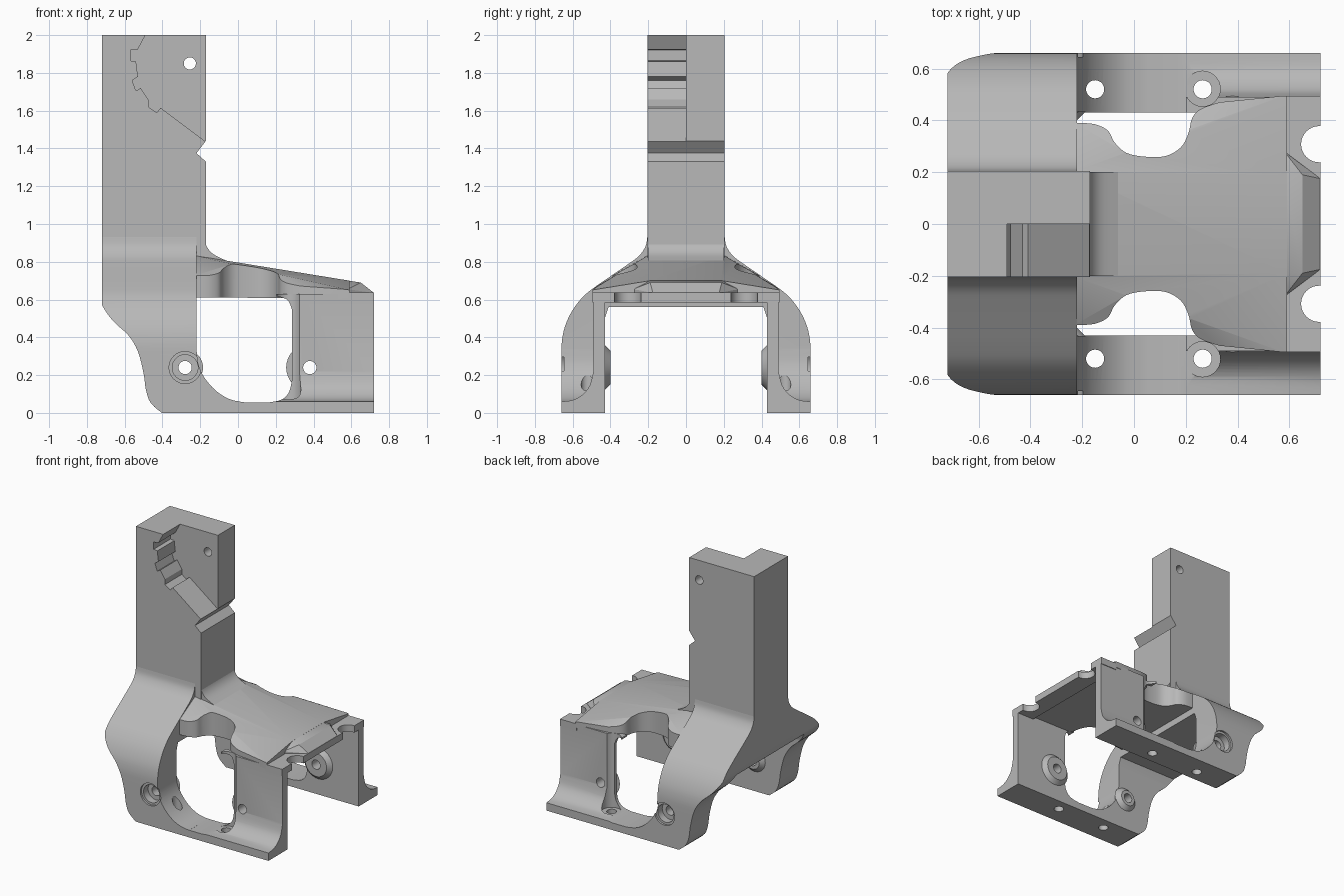
import bpy, bmesh
from math import pi, sin, cos, radians
from mathutils import Matrix, Vector

cube = bpy.data.objects.get("Cube")
if cube:
    bpy.data.objects.remove(cube, do_unlink=True)

grey = bpy.data.materials.new("matte grey")
grey.use_nodes = True
COLOUR = (0.48, 0.48, 0.48, 1)
grey.diffuse_color = COLOUR
grey.node_tree.nodes["Principled BSDF"].inputs["Base Color"].default_value = COLOUR
parts = []


def make(name, bm):
    bmesh.ops.recalc_face_normals(bm, faces=bm.faces)
    mesh = bpy.data.meshes.new(name)
    bm.to_mesh(mesh)
    bm.free()
    mesh.materials.append(grey)
    obj = bpy.data.objects.new(name, mesh)
    bpy.context.collection.objects.link(obj)
    parts.append(obj)
    return obj


def prism(name, pts, axis, lo, hi):
    """Extrude a 2D outline along an axis."""
    place = {"x": lambda a, b, t: (t, a, b),
             "y": lambda a, b, t: (a, t, b),
             "z": lambda a, b, t: (a, b, t)}[axis]
    bm = bmesh.new()
    low = [bm.verts.new(place(a, b, lo)) for a, b in pts]
    top = [bm.verts.new(place(a, b, hi)) for a, b in pts]
    bm.faces.new(low)
    bm.faces.new(top[::-1])
    n = len(pts)
    for i in range(n):
        j = (i + 1) % n
        bm.faces.new((low[i], low[j], top[j], top[i]))
    return make(name, bm)


def rod(axis, a, b, r, lo, hi):
    ring = [(a + r * cos(i * pi / 16), b + r * sin(i * pi / 16)) for i in range(32)]
    return prism("cutter", ring, axis, lo, hi)


def hull(name, pts):
    """Convex solid from half points, mirrored across y."""
    bm = bmesh.new()
    for x, y, z in pts:
        for s in (1, -1):
            bm.verts.new((x, s * y, z))
    bmesh.ops.convex_hull(bm, input=bm.verts)
    return make(name, bm)


def combine(obj, tool, operation="DIFFERENCE"):
    mod = obj.modifiers.new("cut", "BOOLEAN")
    mod.operation, mod.object, mod.solver = operation, tool, "EXACT"
    bpy.context.view_layer.update()
    result = obj.evaluated_get(bpy.context.evaluated_depsgraph_get())
    mesh = bpy.data.meshes.new_from_object(result)
    obj.modifiers.clear()
    obj.data = mesh
    parts.remove(tool)
    bpy.data.objects.remove(tool, do_unlink=True)


def curve(pts, steps=4):
    """Smooth a point list with a Catmull-Rom spline."""
    p = [Vector(q) for q in [pts[0]] + pts + [pts[-1]]]
    out = []
    for a, b, c, d in zip(p, p[1:], p[2:], p[3:]):
        for k in range(steps):
            t = k / steps
            out.append(tuple(0.5 * (2 * b + (c - a) * t + (2 * a - 5 * b + 4 * c - d) * t * t
                                    + (3 * b - a - 3 * c + d) * t ** 3)))
    return out + [pts[-1]]


# Upright post with edge notch, toothed pocket and pin hole
post = prism("post", [(-.72, .62), (-.17, .62), (-.17, 1.33), (-.22, 1.375), (-.17, 1.44),
                      (-.17, 2), (-.72, 2)], "y", -.205, .205)
pocket = [(-.47, 2.05), (-.49, 2), (-.53, 1.925), (-.57, 1.92), (-.57, 1.865), (-.54, 1.86),
          (-.53, 1.78), (-.56, 1.76), (-.54, 1.705), (-.515, 1.72), (-.475, 1.66),
          (-.475, 1.62), (-.43, 1.59), (-.41, 1.615), (-.17, 1.435), (-.1, 1.4), (-.1, 2.05)]
combine(post, prism("cutter", pocket, "y", -.3, 0))
combine(post, rod("y", -.255, 1.85, .032, -.3, .3))

# Flared shoulder: arch section trimmed to the side outline
section = curve([(.205, .93), (.215, .88), (.25, .83), (.31, .785), (.39, .73), (.47, .675),
                 (.54, .62), (.6, .545), (.64, .46), (.657, .38), (.66, .3)])
arch = section + [(.66, 0), (.43, 0), (.43, .5), (.41, .56)]
shoulder = prism("shoulder", arch + [(-y, z) for y, z in reversed(arch)], "x", -.72, .05)
side = (curve([(-.74, .64), (-.717, .565), (-.66, .485), (-.58, .41), (-.53, .325), (-.5, .21),
               (-.487, .12), (-.46, .05), (-.39, -.01)])
        + [(.06, -.01)]
        + curve([(.06, .055), (.02, .058), (-.05, .075), (-.12, .12), (-.18, .19), (-.21, .26),
                 (-.22, .34)])
        + [(-.22, 1), (-.74, 1)])
combine(shoulder, prism("cutter", side, "y", -1, 1), "INTERSECT")

# Roof deck, trimmed to its waisted outline
deck = hull("deck", [(-.24, .2, .835), (-.24, .5, .665), (-.24, .5, .612), (.59, .19, .7),
                     (.59, .5, .65), (.59, .5, .605)])
waist = curve([(-.21, .39), (-.15, .385), (-.1, .36), (-.075, .315), (-.03, .275), (.04, .26),
               (.12, .262), (.18, .295), (.21, .35), (.225, .41), (.26, .445), (.33, .47)])
outline = [(-.23, .39)] + waist + [(.58, .495), (.6, .495)]
combine(deck, prism("cutter", outline + [(x, -y) for x, y in reversed(outline)], "z", .5, 1),
        "INTERSECT")

# Fillet between post and deck
prism("post_fillet", [(-.18, .76)] + curve([(-.18, .93), (-.165, .88), (-.13, .84), (-.06, .805)])
      + [(-.06, .76)], "y", -.2, .2)

# Deck nose with two rounded end notches
nose = hull("deck_nose", [(.58, .19, .701), (.58, .28, .655), (.58, .28, .6), (.65, .19, .69),
                          (.72, .175, .635), (.72, .175, .6)])
plate = prism("nose_plate", [(.58, -.495), (.72, -.495), (.72, .495), (.58, .495)],
              "z", .585, .637)
for part in (nose, plate):
    for s in (1, -1):
        combine(part, rod("z", .715, s * .308, .07, .5, .8))

# Side walls with flared foot and window edge
foot = curve([(.66, .06), (.6, .068), (.55, .095), (.51, .145), (.49, .22)])
frame = ([(.05, -.01), (.73, -.01), (.73, .7), (.2, .7), (.2, .617)]
         + curve([(.23, .612), (.265, .595), (.285, .55)])
         + curve([(.285, .17), (.27, .11), (.23, .07), (.16, .055)]) + [(.05, .055)])
for s, label in ((1, "back"), (-1, "front")):
    profile = [(.43, 0), (.66, 0)] + foot + [(.49, .63), (.43, .63)]
    wall = prism(label + "_wall", [(s * y, z) for y, z in profile], "x", .05, .72)
    combine(wall, prism("cutter", frame, "y", -1, 1), "INTERSECT")
    combine(wall, rod("z", .265, s * .522, .068, .062, .9))
    combine(deck, rod("z", .265, s * .522, .068, .5, .9))
    combine(wall, rod("z", .265, s * .52, .035, -.1, .3))
    combine(wall, rod("y", .38, .24, .035, s * .3, s * .8))
    combine(shoulder, rod("z", -.15, s * .52, .035, -.1, .4))
    combine(shoulder, rod("y", -.28, .24, .035, s * .3, s * .8))
    combine(shoulder, rod("y", -.28, .24, .068, s * .59, s * .8))
    combine(shoulder, rod("y", -.28, .24, .085, s * .645, s * .8))

    # Inner screw bosses
    for x, r in ((-.28, .095), (.38, .125)):
        bm = bmesh.new()
        bmesh.ops.create_cone(bm, cap_ends=True, segments=32, radius1=r, radius2=r - .035,
                              depth=.035, matrix=Matrix.Translation((x, s * .4175, .24))
                              @ Matrix.Rotation(s * pi / 2, 4, "X"))
        boss = make(label + "_boss", bm)
        combine(boss, rod("y", x, .24, .035, s * .3, s * .8))

# Smooth curved faces, keep edges sharp
bpy.ops.object.select_all(action="DESELECT")
for obj in parts:
    obj.select_set(True)
bpy.context.view_layer.objects.active = parts[0]
bpy.ops.object.shade_smooth_by_angle(angle=radians(28))
